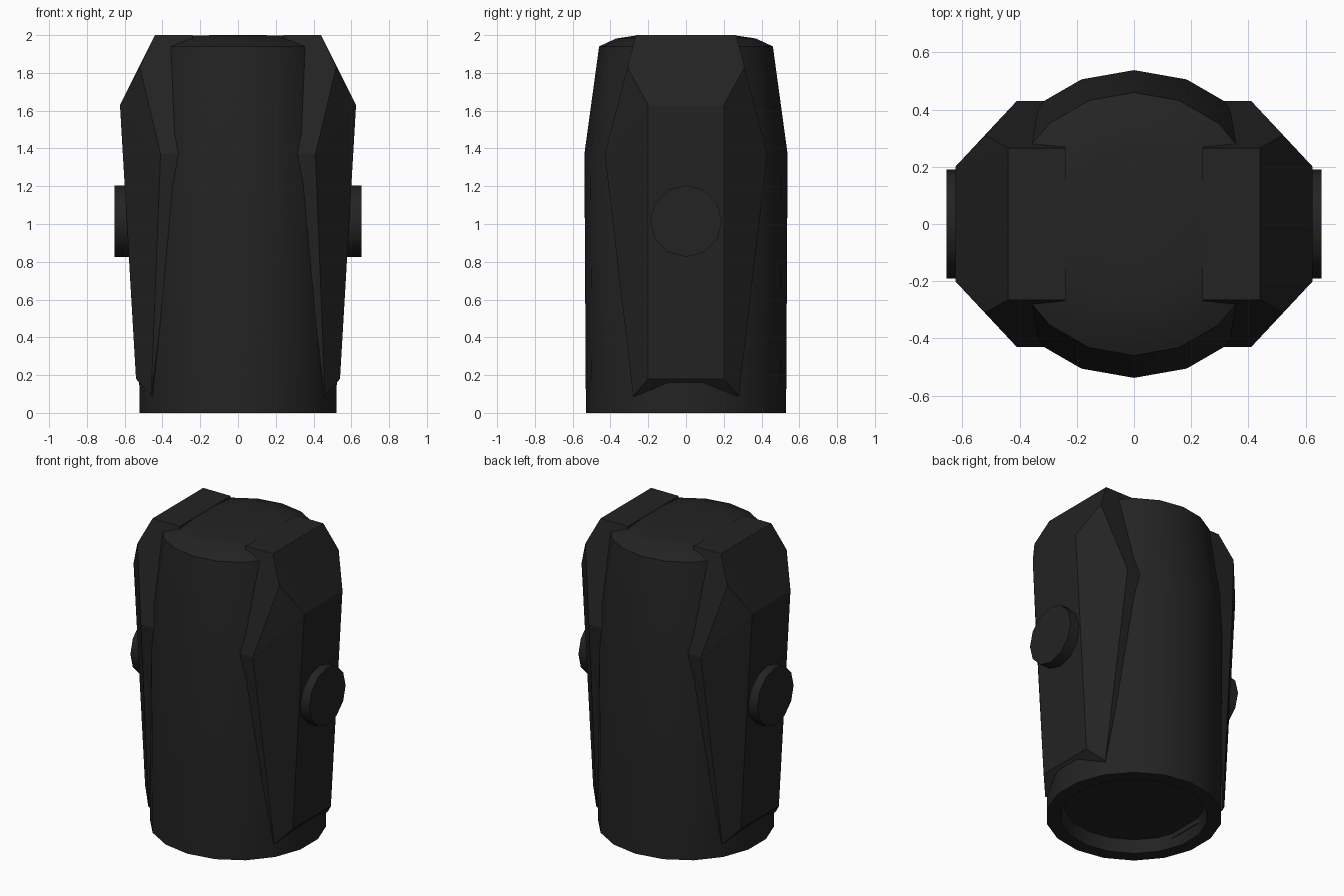
import bpy, bmesh, math

cube = bpy.data.objects.get("Cube")
if cube:
    bpy.data.objects.remove(cube, do_unlink=True)

# The single colour
black = bpy.data.materials.new("matte_black")
black.use_nodes = True
colour = (0.017, 0.017, 0.017, 1)
black.diffuse_color = colour
black.node_tree.nodes["Principled BSDF"].inputs["Base Color"].default_value = colour


def finish(bm, name, smooth_angle=None):
    bmesh.ops.recalc_face_normals(bm, faces=bm.faces)
    mesh = bpy.data.meshes.new(name)
    bm.to_mesh(mesh)
    bm.free()
    mesh.materials.append(black)
    obj = bpy.data.objects.new(name, mesh)
    bpy.context.collection.objects.link(obj)
    if smooth_angle:
        bpy.ops.object.select_all(action='DESELECT')
        obj.select_set(True)
        bpy.context.view_layer.objects.active = obj
        bpy.ops.object.shade_smooth_by_angle(angle=math.radians(smooth_angle))
    return obj


def lathe(name, profile, sides, smooth_angle):
    """Turn a (radius, height) profile round z and close both ends."""
    bm = bmesh.new()
    rings = []
    for r, z in profile:
        ring = []
        for i in range(sides):
            a = math.pi / 2 + math.tau * i / sides
            ring.append(bm.verts.new((r * math.cos(a), r * math.sin(a), z)))
        rings.append(ring)
    for low, high in zip(rings, rings[1:]):
        for i in range(sides):
            j = (i + 1) % sides
            bm.faces.new((low[i], low[j], high[j], high[i]))
    bm.faces.new(rings[0])
    bm.faces.new(rings[-1])
    return finish(bm, name, smooth_angle)


# Tapered round body with a domed top and a shallow recess underneath
lathe("body", [(0.42, 0.08), (0.445, 0), (0.53, 0), (0.538, 1.37),
               (0.46, 1.94), (0.37, 1.982), (0.27, 1.997), (0.12, 2.0)], 18, 22)

# Half outline of a faceted side pod, mirrored front to back and hulled
pod_points = [
    (0.24, 0.265, 2.0), (0.44, 0.265, 2.0),      # flat top
    (0.52, 0.31, 1.83), (0.625, 0.2, 1.63),      # sloping shoulder
    (0.30, 0.43, 1.37), (0.41, 0.43, 1.37),      # widest point
    (0.54, 0.2, 0.18), (0.46, 0.28, 0.09),       # foot
    (0.40, 0.22, 0.05),
]

for side, label in ((1, "left"), (-1, "right")):
    bm = bmesh.new()
    for x, y, z in pod_points:
        for flip in (1, -1):
            bm.verts.new((side * x, flip * y, z))
    bmesh.ops.convex_hull(bm, input=bm.verts)
    bmesh.ops.dissolve_limit(bm, angle_limit=math.radians(2),
                             verts=bm.verts, edges=bm.edges)
    finish(bm, label + "_side_pod")

    # Round button on the pod's outer face
    button = lathe(label + "_button", [(0.19, 0), (0.19, 0.1)], 12, 35)
    button.rotation_euler = (0, side * math.pi / 2, 0)
    button.location = (side * 0.555, 0, 1.015)
